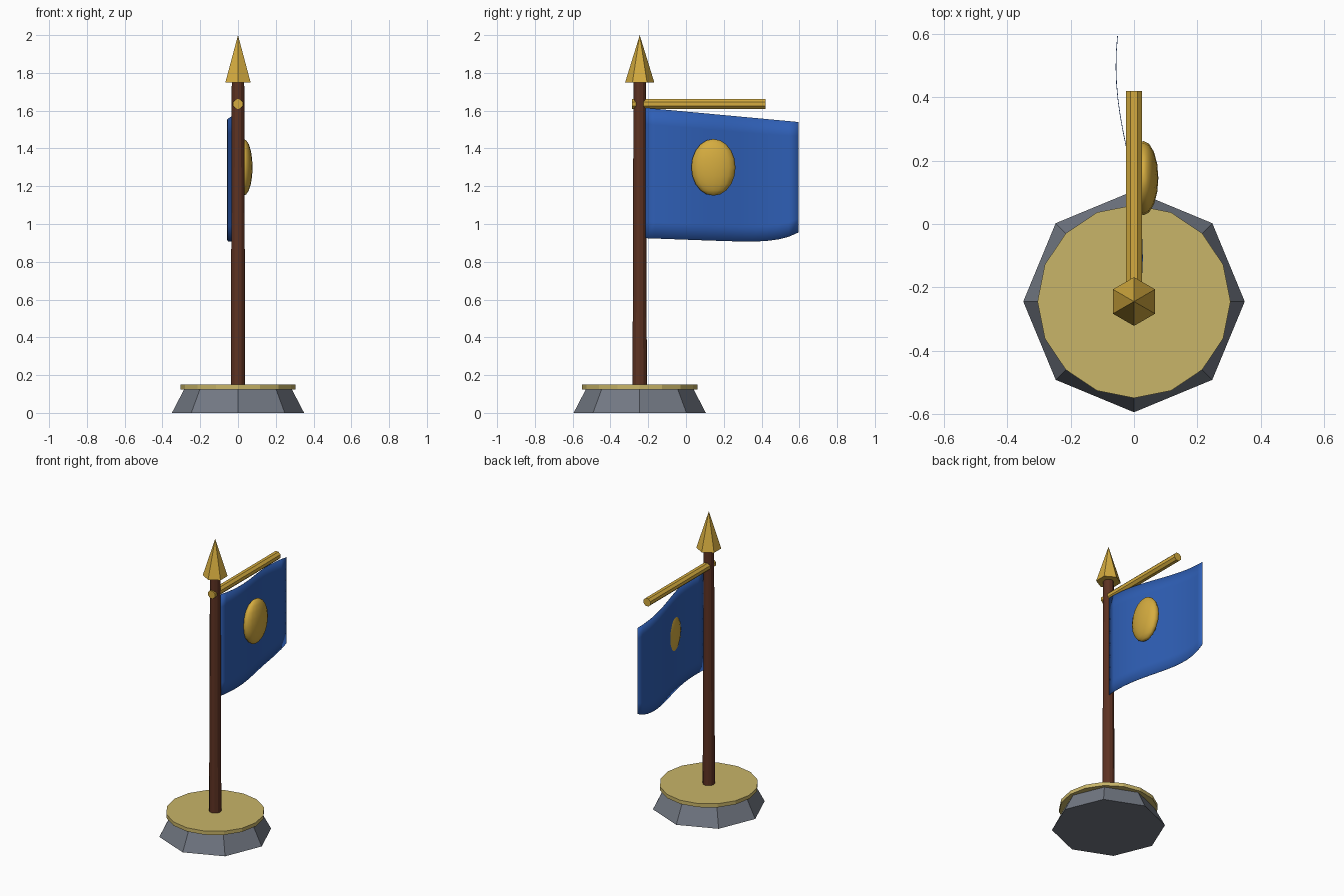
import bpy
import bmesh
from math import cos, pi
from mathutils import Matrix, Vector

cube = bpy.data.objects.get("Cube")
if cube:
    bpy.data.objects.remove(cube, do_unlink=True)

POLE_Y = -0.245


def material(name, color):
    mat = bpy.data.materials.new(name)
    mat.use_nodes = True
    mat.diffuse_color = (*color, 1)
    bsdf = next(n for n in mat.node_tree.nodes if n.type == 'BSDF_PRINCIPLED')
    bsdf.inputs["Base Color"].default_value = (*color, 1)
    return mat


gold = material("gold", (0.66, 0.41, 0.05))
pale_gold = material("pale_gold", (0.58, 0.46, 0.14))
stone = material("grey_stone", (0.17, 0.19, 0.23))
wood = material("dark_wood", (0.11, 0.032, 0.016))
cloth = material("blue_cloth", (0.028, 0.115, 0.47))


def finish(name, bm, mat, smooth=False):
    mesh = bpy.data.meshes.new(name)
    for face in bm.faces:
        face.smooth = smooth
    bm.to_mesh(mesh)
    bm.free()
    mesh.materials.append(mat)
    obj = bpy.data.objects.new(name, mesh)
    bpy.context.collection.objects.link(obj)
    return obj


def tapered(name, mat, start, end, r1, r2, sides, turn=0.0):
    """Prism or cone between two points, first corner turned about its axis."""
    start, end = Vector(start), Vector(end)
    axis = end - start
    place = (Matrix.Translation((start + end) / 2)
             @ axis.to_track_quat('Z', 'Y').to_matrix().to_4x4()
             @ Matrix.Rotation(turn, 4, 'Z'))
    bm = bmesh.new()
    bmesh.ops.create_cone(bm, cap_ends=True, segments=sides, radius1=r1,
                          radius2=r2, depth=axis.length, matrix=place)
    return finish(name, bm, mat)


def upright(name, mat, z1, z2, r1, r2, sides, turn=0.0):
    return tapered(name, mat, (0, POLE_Y, z1), (0, POLE_Y, z2), r1, r2, sides, turn)


# Stand, pole and spear tip
upright("stone_base", stone, 0, 0.125, 0.35, 0.285, 8)
upright("base_plate", pale_gold, 0.125, 0.15, 0.305, 0.305, 16)
upright("pole", wood, 0.13, 1.76, 0.038, 0.033, 12)
upright("spear_tip", gold, 1.75, 2.0, 0.077, 0, 6)

# Crossbar through the pole
tapered("crossbar", gold, (0, -0.285, 1.635), (0, 0.42, 1.635),
        0.028, 0.028, 8, pi / 8)


# Waving flag cloth
def wave(y):
    return -0.015 + 0.042 * cos(pi * (y + 0.1) / 0.6)


COLS, ROWS = 16, 8
bm = bmesh.new()
grid = []
for i in range(COLS + 1):
    t = i / COLS
    y = -0.215 + 0.81 * t
    top = 1.615 - 0.075 * t
    bottom = 0.925 - 0.03 * t + 0.06 * t ** 8
    grid.append([bm.verts.new((wave(y), y, bottom + (top - bottom) * j / ROWS))
                 for j in range(ROWS + 1)])
for i in range(COLS):
    for j in range(ROWS):
        bm.faces.new((grid[i][j], grid[i + 1][j],
                      grid[i + 1][j + 1], grid[i][j + 1]))
flag = finish("flag", bm, cloth, smooth=True)
thin = flag.modifiers.new("cloth_thickness", 'SOLIDIFY')
thin.thickness = 0.002
thin.offset = 0

# Domed oval emblem set into the flag
bm = bmesh.new()
bmesh.ops.create_uvsphere(
    bm, u_segments=16, v_segments=10, radius=1,
    matrix=Matrix.Translation((0.03, 0.145, 1.3)) @ Matrix.Diagonal((0.047, 0.117, 0.15, 1)))
finish("emblem", bm, gold, smooth=True)
